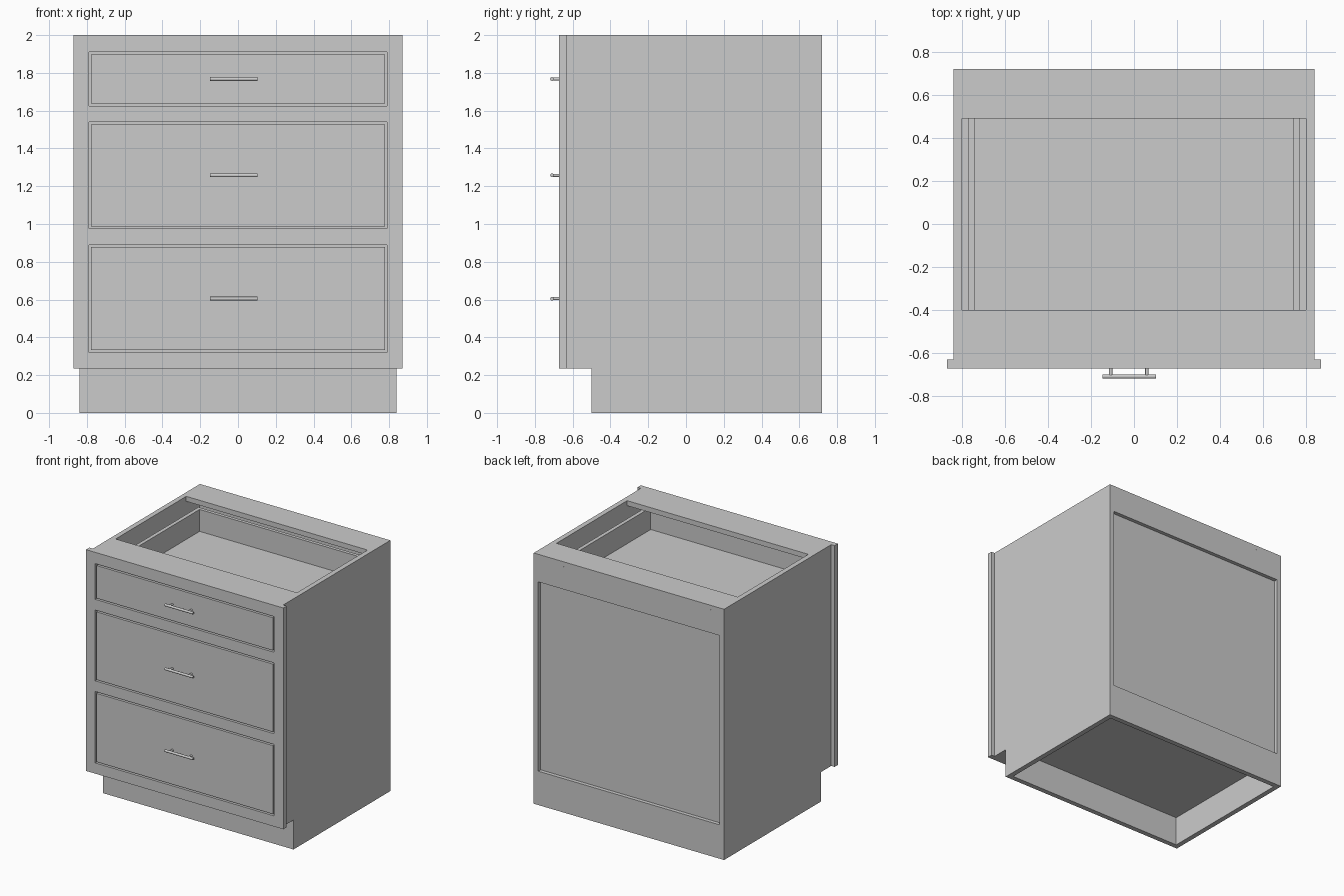
import bpy, bmesh, math
from mathutils import Matrix

if "Cube" in bpy.data.objects:
    bpy.data.objects.remove(bpy.data.objects["Cube"])


def make_object(name, bm):
    bmesh.ops.recalc_face_normals(bm, faces=bm.faces[:])
    mesh = bpy.data.meshes.new(name)
    bm.to_mesh(mesh)
    bm.free()
    ob = bpy.data.objects.new(name, mesh)
    bpy.context.collection.objects.link(ob)
    return ob


def add_box(bm, x0, x1, y0, y1, z0, z1):
    m = Matrix.Translation(((x0 + x1) / 2, (y0 + y1) / 2, (z0 + z1) / 2))
    m = m @ Matrix.Diagonal((x1 - x0, y1 - y0, z1 - z0, 1))
    bmesh.ops.create_cube(bm, size=1, matrix=m)


def boxes(name, *dims):
    bm = bmesh.new()
    for d in dims:
        add_box(bm, *d)
    return make_object(name, bm)


def add_rod(bm, centre, radius, length, axis, sides=16):
    rot = Matrix.Rotation(math.pi / 2, 4, 'Y' if axis == 'X' else 'X')
    bmesh.ops.create_cone(bm, cap_ends=True, segments=sides, radius1=radius, radius2=radius,
                          depth=length, matrix=Matrix.Translation(centre) @ rot)


def cut(target, *dims):
    for d in dims:
        cutter = boxes("cutter", d)
        cutter.hide_render = True
        mod = target.modifiers.new("cut", 'BOOLEAN')
        mod.operation, mod.solver, mod.object = 'DIFFERENCE', 'EXACT', cutter
        bpy.context.view_layer.objects.active = target
        bpy.ops.object.modifier_apply(modifier=mod.name)
        bpy.data.objects.remove(cutter)


def smooth(ob):
    bpy.ops.object.select_all(action='DESELECT')
    ob.select_set(True)
    bpy.context.view_layer.objects.active = ob
    bpy.ops.object.shade_smooth_by_angle(angle=math.radians(35))


# Carcass: side profile with toe notch, extruded across the width and hollowed
bm = bmesh.new()
profile = [(-0.50, 0), (0.72, 0), (0.72, 2), (-0.63, 2), (-0.63, 0.235), (-0.50, 0.235)]
face = bm.faces.new([bm.verts.new((-0.84, y, z)) for y, z in profile])
ext = bmesh.ops.extrude_face_region(bm, geom=[face])
bmesh.ops.translate(bm, vec=(1.68, 0, 0),
                    verts=[g for g in ext['geom'] if isinstance(g, bmesh.types.BMVert)])
carcass = make_object("carcass", bm)
cut(carcass,
    (-0.80, 0.80, -0.70, 0.655, 0.27, 1.96),    # drawer space
    (-0.80, 0.80, -0.40, 0.49, 1.90, 2.10),     # opening between top stretchers
    (-0.80, 0.80, -0.46, 0.68, -0.10, 0.235),   # hollow plinth
    (-0.80, 0.80, 0.69, 0.80, 0.27, 1.78))      # recessed back panel

# Dowel ends along the back stretcher
bm = bmesh.new()
for x in (0.70, 0.58, 0.26, 0.14, -0.17, -0.29, -0.60, -0.72):
    add_rod(bm, (x, 0.7155, 1.96), 0.006, 0.01, 'Y', 8)
make_object("back_dowels", bm)

# Face frame with three openings
openings = [("bottom", 0.32, 0.89), ("middle", 0.975, 1.54), ("top", 1.625, 1.91)]
FRONT, BACK, W, GAP = -0.672, -0.63, 0.79, 0.012
frame = boxes("face_frame", (-0.87, 0.87, FRONT, BACK, 0.235, 2.0))
cut(frame, *[(-W, W, -0.8, -0.5, z0, z1) for _, z0, z1 in openings])

for label, z0, z1 in openings:
    # Inset drawer front
    boxes(label + "_drawer_front",
          (-W + GAP, W - GAP, FRONT, BACK - 0.002, z0 + GAP, z1 - GAP))

    # Open drawer box behind the front
    bot, top = z0 + 0.04, z1 - 0.03
    drawer = boxes(label + "_drawer_box", (-0.77, 0.77, BACK - 0.002, 0.60, bot, top))
    cut(drawer, (-0.74, 0.74, -0.612, 0.573, bot + 0.04, top + 0.1))

    # Bar handle on two posts
    zc = (z0 + z1) / 2
    bm = bmesh.new()
    add_rod(bm, (-0.022, -0.709, zc), 0.01, 0.25, 'X')
    for x in (-0.108, 0.06):
        add_rod(bm, (x, -0.689, zc), 0.008, 0.04, 'Y')
    smooth(make_object(label + "_handle", bm))
